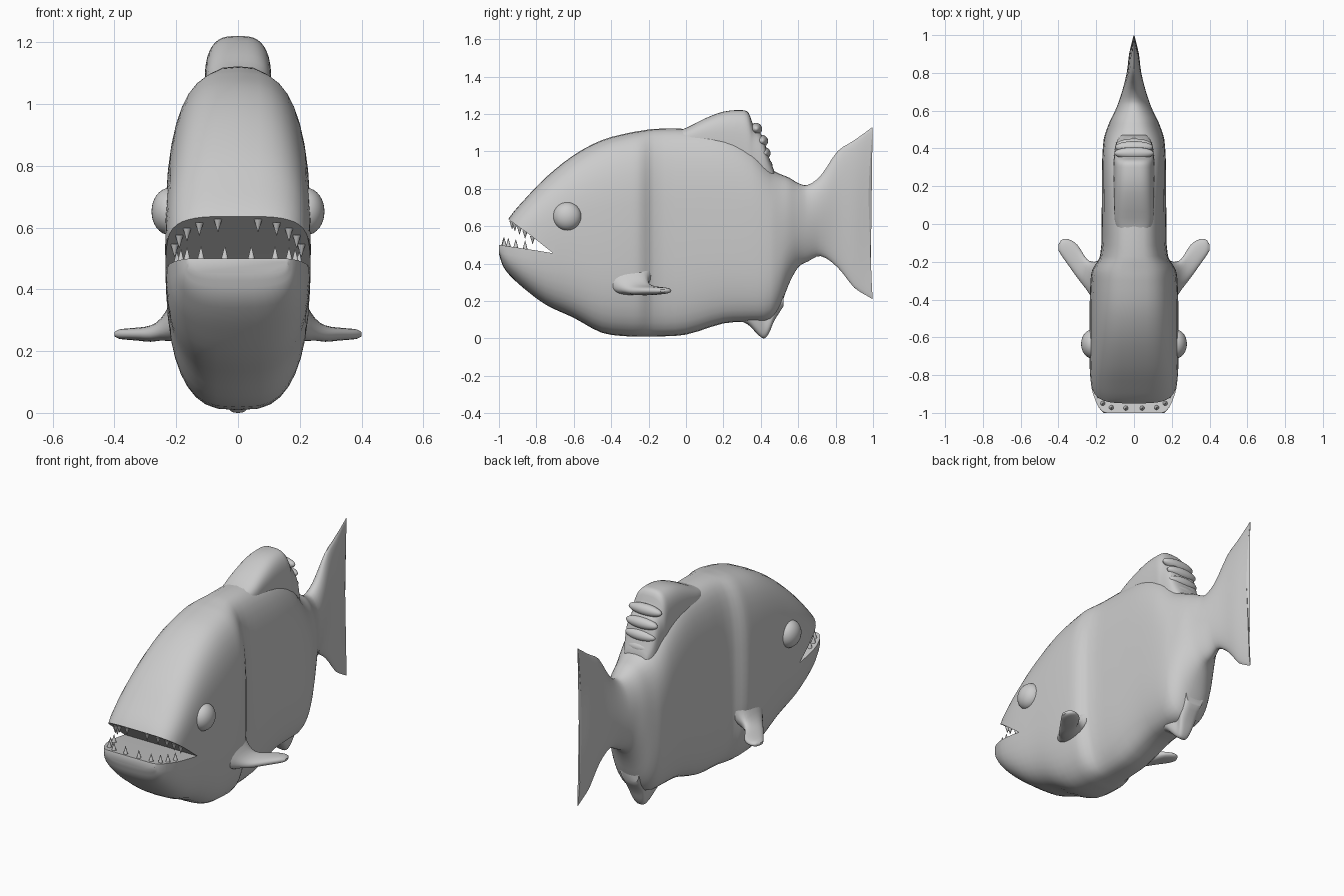
import bpy, bmesh, math
from mathutils import Vector, Matrix

if "Cube" in bpy.data.objects:
    bpy.data.objects.remove(bpy.data.objects["Cube"], do_unlink=True)


def material(name, value):
    m = bpy.data.materials.new(name)
    m.use_nodes = True
    m.diffuse_color = (value, value, value, 1)
    m.node_tree.nodes["Principled BSDF"].inputs["Base Color"].default_value = m.diffuse_color
    return m


GREY = material("fish grey", 0.6)


def finish(name, bm, angle=40):
    bmesh.ops.recalc_face_normals(bm, faces=bm.faces)
    mesh = bpy.data.meshes.new(name)
    bm.to_mesh(mesh)
    bm.free()
    ob = bpy.data.objects.new(name, mesh)
    bpy.context.collection.objects.link(ob)
    mesh.materials.append(GREY)
    smooth(ob, angle)
    return ob


def smooth(ob, angle):
    bpy.ops.object.select_all(action="DESELECT")
    ob.select_set(True)
    bpy.context.view_layer.objects.active = ob
    bpy.ops.object.shade_smooth_by_angle(angle=math.radians(angle))


def refine(stations, steps):
    """Smoothly interpolate the stations."""
    out = []
    for i in range(len(stations) - 1):
        a = Vector(stations[max(i - 1, 0)])
        b, c = Vector(stations[i]), Vector(stations[i + 1])
        d = Vector(stations[min(i + 2, len(stations) - 1)])
        span = c[0] - b[0]
        m1 = (c - a) * (span / (c[0] - a[0]))
        m2 = (d - b) * (span / (d[0] - b[0]))
        for k in range(steps):
            t = k / steps
            s = t * t * (3 - 2 * t)
            out.append(b * (1 - s) + c * s + m1 * (t * (1 - t) ** 2) - m2 * (t * t * (1 - t)))
    return out + [Vector(stations[-1])]


def loft(name, stations, place, power=lambda t: 3, sides=40, steps=3):
    """Superellipse rings; each station is (position, low, high, half width)."""
    bm = bmesh.new()
    rings = []
    for t, lo, hi, half in refine(stations, steps):
        e = 2 / power(t)
        ring = []
        for k in range(sides):
            a = math.tau * k / sides
            c, s = math.cos(a), math.sin(a)
            w = math.copysign(abs(c) ** e, c) * half
            v = math.copysign(abs(s) ** e, s)
            ring.append(bm.verts.new(place(t, w, (lo + hi + v * (hi - lo)) / 2)))
        rings.append(ring)
    for r, q in zip(rings, rings[1:]):
        for k in range(sides):
            j = (k + 1) % sides
            bm.faces.new((r[k], r[j], q[j], q[k]))
    bm.faces.new(rings[0])
    bm.faces.new(rings[-1])
    return finish(name, bm)


def along_y(t, w, h):
    return (w, t, h)


def body_place(t, w, h):
    # bow the trailing edge of the tail inward
    if t > 0.9:
        t += (t - 0.9) * 0.3 * (min(1, abs(h - 0.67) / 0.44) ** 2)
    return (w, t, h)


# Body with tail
body = loft("body", [
    (-1, .45, .51, .16), (-.98, .39, .57, .18), (-.945, .34, .645, .2), (-.87, .27, .735, .225),
    (-.75, .18, .86, .235), (-.6, .11, .98, .235), (-.45, .03, 1.06, .235),
    (-.3, .01, 1.1, .23), (-.24, .01, 1.11, .22), (-.17, .01, 1.12, .18), (0, .02, 1.12, .172),
    (.2, .08, 1.1, .17), (.35, .09, 1.02, .168), (.45, .1, .91, .16), (.5, .16, .88, .145),
    (.55, .29, .86, .125), (.6, .38, .83, .1), (.65, .41, .82, .08), (.72, .44, .87, .058),
    (.81, .38, 1, .037), (.9, .27, 1.06, .026), (.975, .21, 1.13, .008)],
    body_place, lambda t: 3 - max(0, min(1, (t - .4) * 4)))

# Open mouth wedge
bm = bmesh.new()
outline = [(-1.1, .75), (-.945, .633), (-.83, .55), (-.71, .455), (-.8, .47), (-1.1, .515)]
left = [bm.verts.new((.4, y, z)) for y, z in outline]
right = [bm.verts.new((-.4, y, z)) for y, z in outline]
bm.faces.new(left)
bm.faces.new(right)
for i in range(len(outline)):
    j = (i + 1) % len(outline)
    bm.faces.new((left[i], left[j], right[j], right[i]))
cutter = finish("mouth_cutter", bm)
cutter.hide_render = True
cut = body.modifiers.new("mouth", "BOOLEAN")
cut.operation, cut.object, cut.solver = "DIFFERENCE", cutter, "EXACT"
bpy.context.view_layer.objects.active = body
bpy.ops.object.modifier_apply(modifier="mouth")
bpy.data.objects.remove(cutter, do_unlink=True)
smooth(body, 40)

# Thick dorsal fin and lower rear fin
loft("dorsal_fin", [
    (-.08, 1, 1.1, .07), (0, .98, 1.125, .1), (.1, .95, 1.175, .106), (.2, .9, 1.212, .108),
    (.3, .85, 1.22, .108), (.335, .8, 1.205, .108), (.36, .8, 1.14, .105),
    (.41, .8, 1.08, .1), (.44, .8, .98, .09), (.47, .8, .9, .07)], along_y)
loft("anal_fin", [
    (.26, .1, .25, .07), (.33, .075, .25, .07), (.39, .015, .25, .055), (.42, 0, .25, .045),
    (.445, .03, .26, .05), (.47, .09, .28, .06), (.52, .17, .32, .06)], along_y)


def ball(name, centre, size):
    bm = bmesh.new()
    bmesh.ops.create_uvsphere(bm, u_segments=32, v_segments=16, radius=1)
    bmesh.ops.transform(bm, verts=bm.verts,
                        matrix=Matrix.Translation(centre) @ Matrix.Diagonal((*size, 1)))
    return finish(name, bm)


# Folds stacked down the back of the dorsal fin
for i in range(4):
    ball("dorsal_fold", (0, .375 + .055 * math.sqrt(i / 3), 1.12 - .065 * i),
         (.105 - .005 * i, .032, .032))


def tooth(name, x, y, z, height):
    bm = bmesh.new()
    bmesh.ops.create_cone(bm, cap_ends=True, segments=10, radius1=.014, radius2=.001,
                          depth=abs(height) + .01)
    flip = Matrix.Rotation(math.pi if height < 0 else 0, 4, "X")
    bmesh.ops.transform(bm, verts=bm.verts,
                        matrix=Matrix.Translation((x, y, z + height / 2)) @ flip)
    finish(name, bm, 60)


# Paired eyes, side fins and teeth
for side, label in ((1, "left"), (-1, "right")):
    ball(label + "_eye", (side * .222, -.635, .652), (.058, .076, .076))

    def fin_place(t, w, h):
        return (side * t, h, .255 + 6 * max(0, .3 - t) ** 2 + w)

    loft(label + "_pectoral_fin", [
        (.17, -.44, -.18, .1), (.21, -.41, -.2, .07), (.25, -.35, -.185, .036), (.3, -.285, -.11, .024),
        (.35, -.215, -.08, .019), (.385, -.165, -.085, .015), (.4, -.14, -.11, .007)],
        fin_place, lambda t: 2.3, 24)

    for x, y in ((.043, -.975), (.12, -.972), (.165, -.95), (.185, -.91), (.198, -.86)):
        tooth(label + "_lower_tooth", side * x, y, .515 + (y + 1.1) * -.15, .038)
    for x, y in ((.065, -.93), (.125, -.915), (.165, -.89), (.19, -.86), (.205, -.82)):
        tooth(label + "_upper_tooth", side * x, y, .633 - (y + .945) * .73, -.032)
